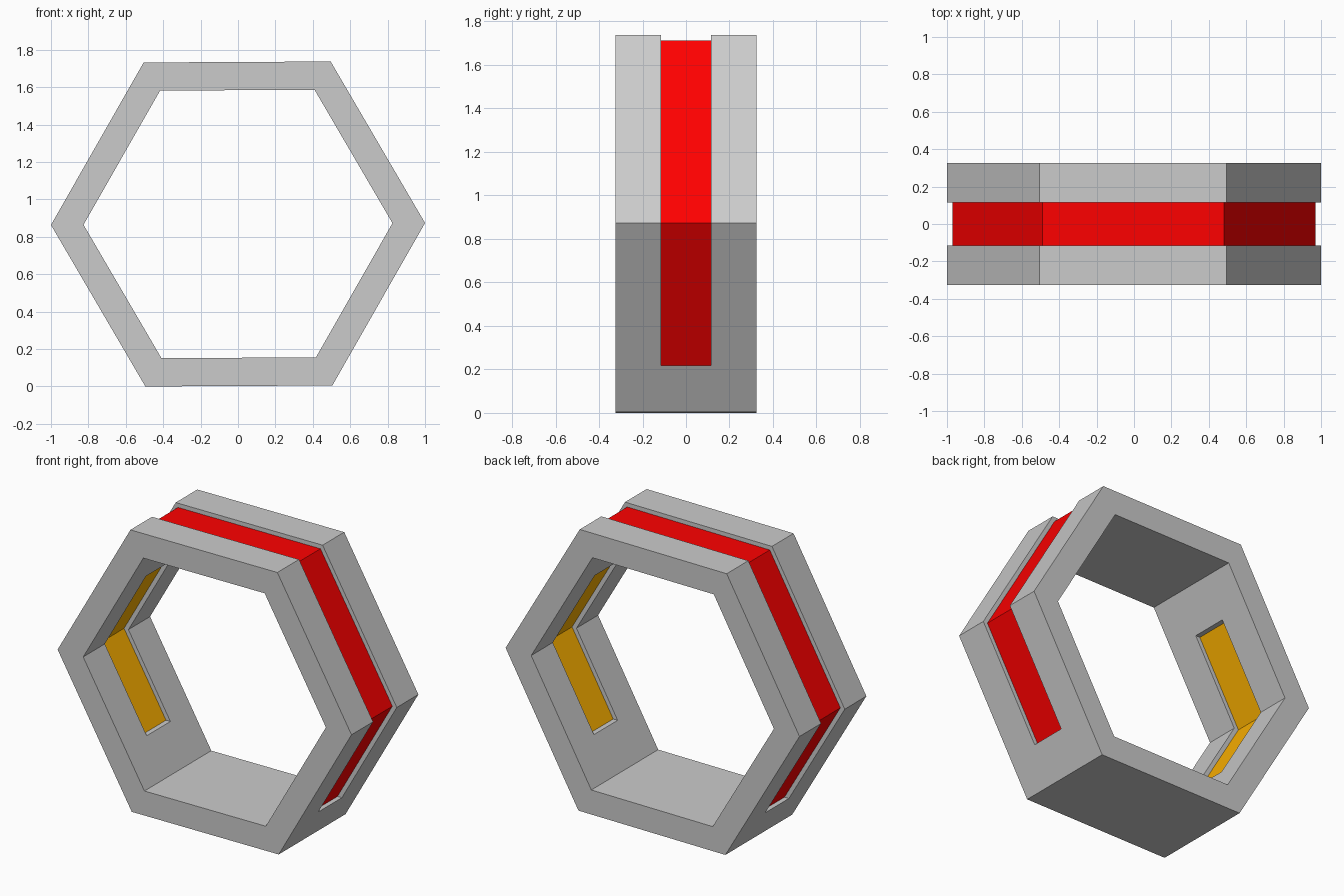
import bpy, bmesh
from math import sqrt, sin, cos, radians
from mathutils import Matrix

if "Cube" in bpy.data.objects:
    bpy.data.objects.remove(bpy.data.objects["Cube"])

R_OUT, R_IN, INSET = 1.0, 0.826, 0.03
HALF_W, SLOT_W = 0.325, 0.115
APO = sqrt(3) / 2


def hex_points(r, degs):
    return [(r * cos(radians(a)), r * sin(radians(a))) for a in degs]


def side_point(r, z, s=1):
    # point on a slanted hexagon side at height z
    return (s * (r - abs(z) / sqrt(3)), z)


def prism(name, profiles, half):
    # extrude closed x-z profiles symmetrically along y
    bm = bmesh.new()
    for pts in profiles:
        f = bm.faces.new([bm.verts.new((x, -half, z)) for x, z in pts])
        ext = bmesh.ops.extrude_face_region(bm, geom=[f])
        new = [v for v in ext["geom"] if isinstance(v, bmesh.types.BMVert)]
        bmesh.ops.translate(bm, verts=new, vec=(0, 2 * half, 0))
    bmesh.ops.recalc_face_normals(bm, faces=bm.faces)
    me = bpy.data.meshes.new(name)
    bm.to_mesh(me)
    bm.free()
    ob = bpy.data.objects.new(name, me)
    bpy.context.collection.objects.link(ob)
    return ob


def cut(target, cutter):
    m = target.modifiers.new("cut", "BOOLEAN")
    m.operation = "DIFFERENCE"
    m.solver = "EXACT"
    m.object = cutter
    cutter.hide_render = True


def material(name, color):
    m = bpy.data.materials.new(name)
    m.diffuse_color = color
    m.use_nodes = True
    m.node_tree.nodes["Principled BSDF"].inputs["Base Color"].default_value = m.diffuse_color
    return m


# hexagonal ring: solid prism with a hexagonal bore
degs = range(0, 360, 60)
ring = prism("hexagon_ring", [hex_points(R_OUT, degs)], HALF_W)
bore = prism("bore_cutter", [hex_points(R_IN, degs)], 0.5)

# outer groove over the top, ending on both lower sides
END = -0.653


def groove_path(r):
    return [side_point(r, END)] + hex_points(r, (0, 60, 120, 180)) + [side_point(r, END, -1)]


groove = prism("groove_cutter", [groove_path(1.1) + groove_path(R_OUT - INSET)[::-1]], SLOT_W)

# inner slots wrapped around the left and right corners
H = 0.49


def slot_path(r, s):
    return [side_point(r, -H, s), (s * r, 0), side_point(r, H, s)]


slots = prism("slot_cutter", [slot_path(R_IN + INSET, s) + slot_path(0.75, s)[::-1]
                              for s in (1, -1)], SLOT_W)

cutters = (bore, groove, slots)
for c in cutters:
    cut(ring, c)

# bake the cuts and remove the cutters
bpy.context.view_layer.update()
dg = bpy.context.evaluated_depsgraph_get()
mesh = bpy.data.meshes.new_from_object(ring.evaluated_get(dg))
ring.modifiers.clear()
ring.data = mesh
for c in cutters:
    bpy.data.objects.remove(c)

# colour the groove and slot floors by their distance from the axis
mesh.materials.clear()
mesh.materials.append(material("body_grey", (0.8, 0.8, 0.8, 1)))
mesh.materials.append(material("groove_red", (1.0, 0.0, 0.0, 1)))
mesh.materials.append(material("slot_orange", (1.0, 0.45, 0.0, 1)))
for p in mesh.polygons:
    p.use_smooth = False
    p.material_index = 0
    d = abs(p.center.dot(p.normal))
    if abs(p.normal.y) < 0.1:
        if abs(d - (R_OUT - INSET) * APO) < 0.005:
            p.material_index = 1
        elif abs(d - (R_IN + INSET) * APO) < 0.005:
            p.material_index = 2

# slight tilt of the ring, then stand it on the ground
mesh.transform(Matrix.Rotation(radians(-0.3), 4, "Y"))
low = min(v.co.z for v in mesh.vertices)
mesh.transform(Matrix.Translation((0, 0, -low)))
